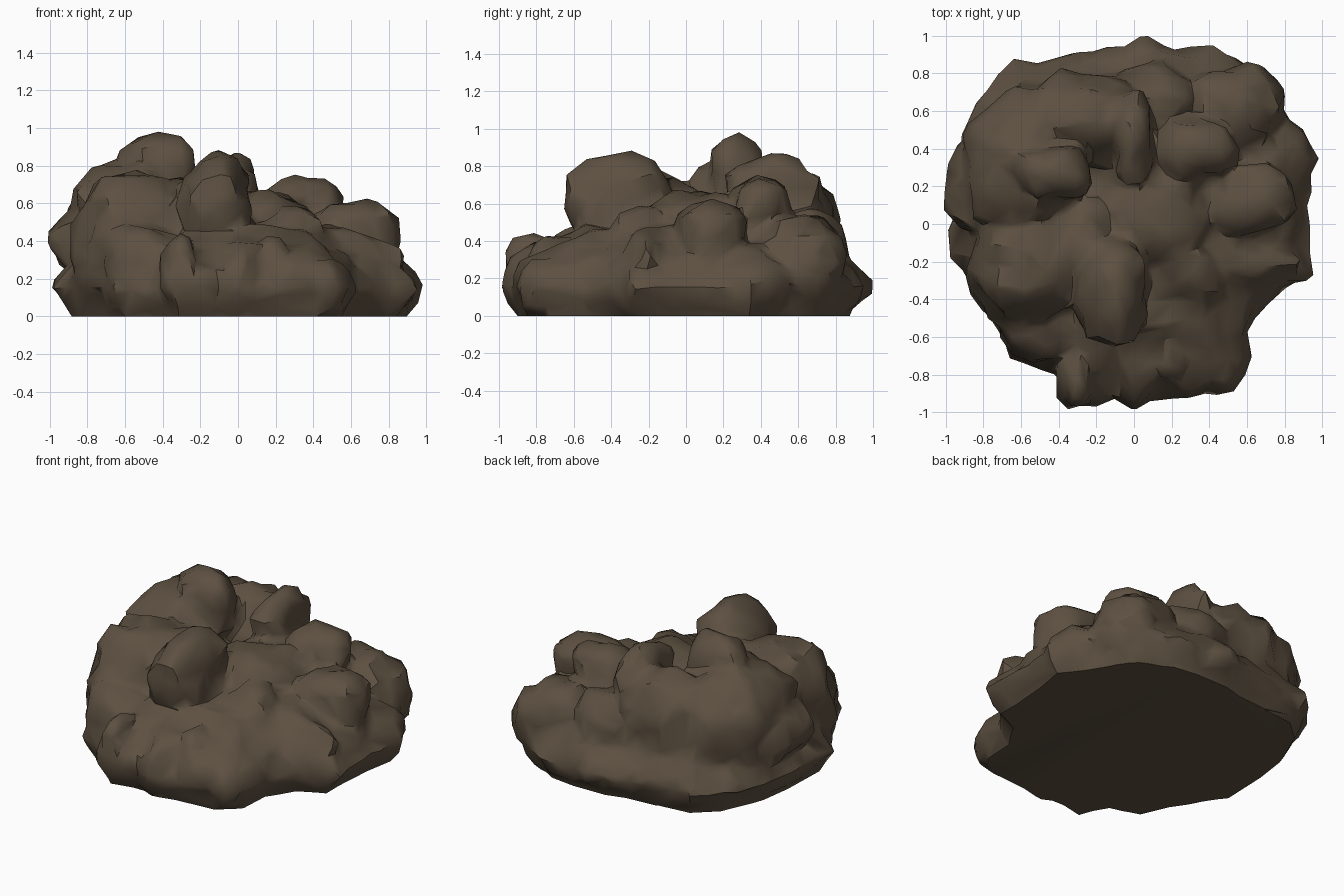
import bpy
import bmesh
import math
from mathutils import Vector, Matrix, noise

cube = bpy.data.objects.get("Cube")
if cube:
    bpy.data.objects.remove(cube, do_unlink=True)

# Single earthy colour
EARTH = (0.108, 0.08, 0.052, 1.0)
earth = bpy.data.materials.new("dark_earth")
earth.use_nodes = True
earth.diffuse_color = EARTH
for node in earth.node_tree.nodes:
    if node.type == 'BSDF_PRINCIPLED':
        node.inputs["Base Color"].default_value = EARTH
        node.inputs["Roughness"].default_value = 0.9

# Ground outline of the pile, walked clockwise from the right
OUTLINE = [(.98, .35), (.93, .1), (.93, -.3), (.74, -.38), (.62, -.58),
           (.6, -.82), (.45, -.93), (.2, -.93), (0, -1), (-.12, -.94),
           (-.35, -.99), (-.42, -.8), (-.65, -.72), (-.85, -.35),
           (-.98, -.17), (-.94, .4), (-.8, .72), (-.63, .87), (-.2, .92),
           (.03, .97), (.4, .95), (.7, .82), (.82, .6)]

# Height and outline scale of each ring of the base mound
RINGS = [(0, .89), (.06, .95), (.16, 1), (.27, .93), (.37, .78), (.46, .55)]

# Boulders that swell out of the mound: centre and radii
LUMPS = {
    "left_shoulder": ((-.58, .3, .46), (.31, .4, .38)),
    "left_edge": ((-.79, .2, .38), (.19, .28, .2)),
    "left_front": ((-.56, -.2, .36), (.32, .36, .4)),
    "left_lobe": ((-.5, -.53, .27), (.22, .2, .22)),
    "brow": ((-.12, -.34, .6), (.2, .31, .26)),
    "brow_shoulder": ((-.3, -.08, .5), (.2, .24, .23)),
    "peak": ((-.43, .27, .74), (.22, .16, .23)),
    "back_ridge": ((-.3, .56, .4), (.44, .25, .39)),
    "crown": ((0, .46, .6), (.1, .28, .26)),
    "knob": ((.33, .4, .55), (.21, .17, .21)),
    "right_boulder": ((.61, .13, .42), (.25, .2, .2)),
    "back_right": ((.52, .62, .3), (.28, .24, .24)),
    "back_middle": ((.1, .66, .3), (.25, .2, .28)),
    "saddle": ((.12, .12, .38), (.34, .38, .29)),
    "right_ridge": ((.5, -.22, .3), (.4, .1, .17)),
    "front_lobe": ((.42, -.74, .15), (.18, .17, .17)),
    "front_step": ((.2, -.66, .24), (.13, .18, .19)),
    "front_left_lobe": ((-.32, -.8, .24), (.1, .18, .19)),
    "front_middle": ((.03, -.78, .22), (.12, .17, .19)),
    "front_knob": ((.3, -.26, .4), (.16, .16, .18)),
}


def add_mound(bm):
    """Stack scaled outlines into a closed, flat-bottomed mound."""
    rings = [[bm.verts.new((x * s, y * s, z)) for x, y in OUTLINE]
             for z, s in RINGS]
    count = len(OUTLINE)
    for low, high in zip(rings, rings[1:]):
        for i in range(count):
            j = (i + 1) % count
            bm.faces.new((low[i], low[j], high[j], high[i]))
    foot = bm.verts.new((0, 0, 0))
    top = bm.verts.new((0, 0, .54))
    for ring, hub in ((rings[0], foot), (rings[-1], top)):
        for i in range(count):
            bm.faces.new((ring[i], ring[(i + 1) % count], hub))


def add_lump(bm, seed, centre, radii):
    """Add one irregular boulder, squarer than a ball."""
    shape = Matrix.Translation(centre) @ Matrix.Diagonal((*radii, 1))
    made = bmesh.ops.create_icosphere(bm, subdivisions=2, radius=1)
    for v in made["verts"]:
        wobble = noise.noise(v.co * 1.6 + Vector((seed * 7.3, seed, 0)))
        block = Vector([math.copysign(abs(c) ** .85, c) for c in v.co])
        v.co = shape @ (block * (1 + .1 * wobble))
        v.co.z = max(v.co.z, .02)


def bake(obj):
    """Replace the mesh with the result of its modifiers."""
    graph = bpy.context.evaluated_depsgraph_get()
    mesh = bpy.data.meshes.new_from_object(obj.evaluated_get(graph))
    obj.modifiers.clear()
    obj.data = mesh


def edit(obj, action):
    bm = bmesh.new()
    bm.from_mesh(obj.data)
    action(bm)
    bm.to_mesh(obj.data)
    bm.free()


def build(bm):
    add_mound(bm)
    for seed, (centre, radii) in enumerate(LUMPS.values()):
        add_lump(bm, seed, centre, radii)
    bmesh.ops.recalc_face_normals(bm, faces=bm.faces)


def roughen(bm):
    """Push in creases and push out knobs, keeping the base flat."""
    bm.normal_update()
    moves = []
    for v in bm.verts:
        crease = .5 - 2 * abs(noise.noise(v.co * 3.1))
        grain = noise.noise(v.co * 6.5 + Vector((4, 9, 2)))
        fade = min(1, max(0, v.co.z / .12))
        moves.append(v.normal * fade * (.02 * crease + .045 * grain))
    for v, move in zip(bm.verts, moves):
        v.co += move


def level_base(bm):
    """Press the underside flat onto the ground."""
    for v in bm.verts:
        if v.co.z < .025:
            v.co.z = 0


# Fuse the mound and boulders, roughen, then reduce to coarse facets
pile = bpy.data.objects.new("earth_pile", bpy.data.meshes.new("earth_pile"))
bpy.context.collection.objects.link(pile)
edit(pile, build)

fuse = pile.modifiers.new("fuse", 'REMESH')
fuse.mode = 'VOXEL'
fuse.voxel_size = .025
bake(pile)
edit(pile, roughen)
edit(pile, level_base)

coarse = pile.modifiers.new("coarse", 'DECIMATE')
coarse.ratio = .05
bake(pile)
edit(pile, level_base)

pile.data.materials.clear()
pile.data.materials.append(earth)
for face in pile.data.polygons:
    face.material_index = 0

# Soft shading with sharp clefts
bpy.ops.object.select_all(action='DESELECT')
pile.select_set(True)
bpy.context.view_layer.objects.active = pile
bpy.ops.object.shade_smooth_by_angle(angle=math.radians(42))
